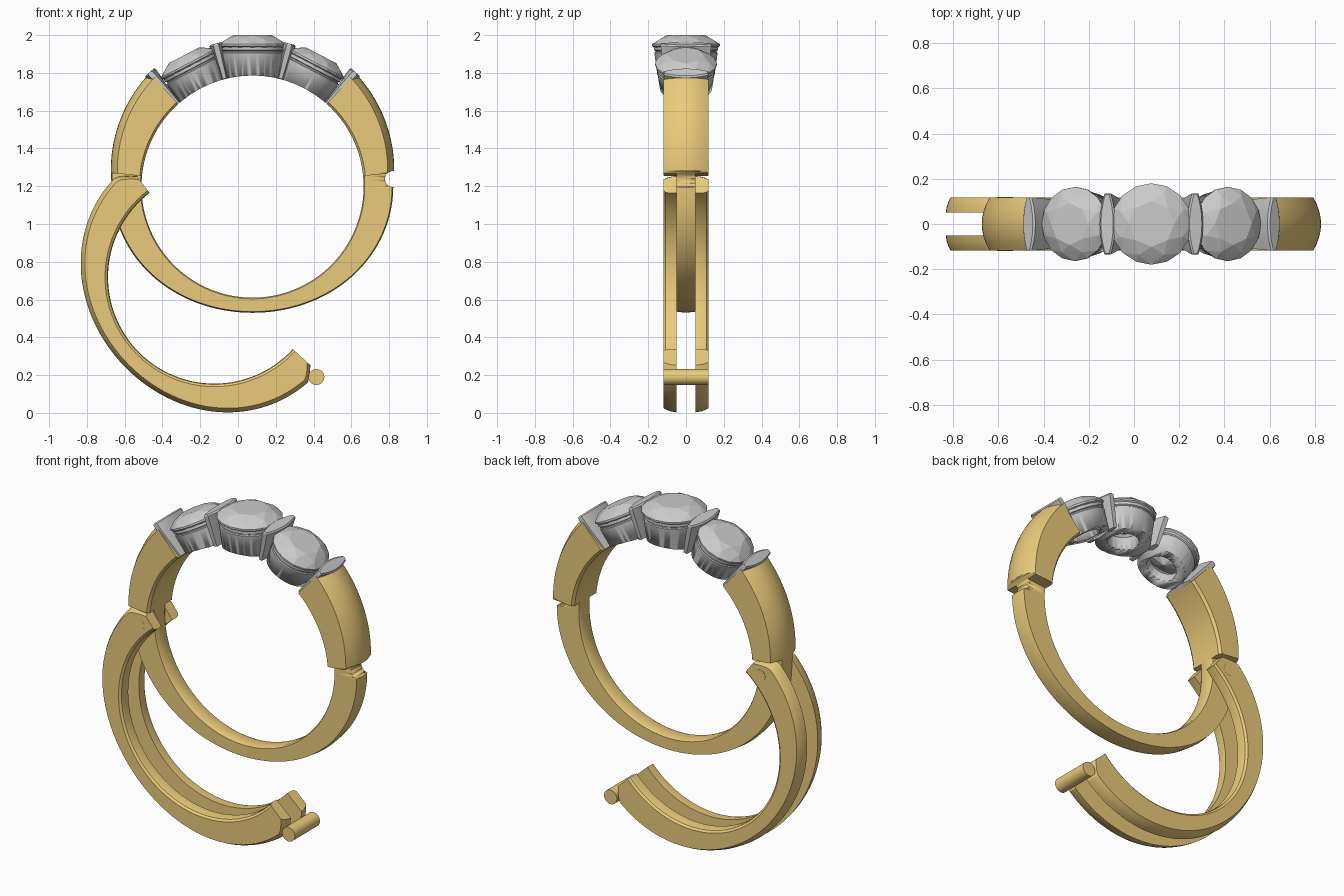
import bpy, bmesh, math
from mathutils import Matrix, Vector

if "Cube" in bpy.data.objects:
    bpy.data.objects.remove(bpy.data.objects["Cube"])

CX, CZ = 0.077, 1.198          # ring centre
gold = bpy.data.materials.new("gold")
gold.diffuse_color = (0.83, 0.6, 0.2, 1)
gold.use_nodes = True
gold.node_tree.nodes["Principled BSDF"].inputs["Base Color"].default_value = gold.diffuse_color


def finish(bm, name, mat=None, smooth=True):
    bmesh.ops.recalc_face_normals(bm, faces=bm.faces)
    me = bpy.data.meshes.new(name)
    bm.to_mesh(me)
    bm.free()
    ob = bpy.data.objects.new(name, me)
    bpy.context.collection.objects.link(ob)
    if mat:
        me.materials.append(mat)
    bpy.context.view_layer.objects.active = ob
    for o in bpy.context.selected_objects:
        o.select_set(False)
    ob.select_set(True)
    if smooth:
        bpy.ops.object.shade_smooth_by_angle(angle=math.radians(30))
    return ob


def loft(bm, rings, caps=True, closed=False):
    vs = [[bm.verts.new(p) for p in r] for r in rings]
    n = len(vs[0])
    for i in range(len(vs) if closed else len(vs) - 1):
        a, b = vs[i], vs[(i + 1) % len(vs)]
        for j in range(n):
            k = (j + 1) % n
            bm.faces.new((a[j], a[k], b[k], b[j]))
    if caps and not closed:
        bm.faces.new(vs[0])
        bm.faces.new(vs[-1])


def sweep(name, cx, cz, a0, a1, section, steps=64):
    """Sweep a (y, radius) section around the y axis."""
    bm = bmesh.new()
    rings = []
    for i in range(steps + 1):
        d = a0 + (a1 - a0) * i / steps
        t = math.radians(d)
        rings.append([(cx + r * math.cos(t), y, cz + r * math.sin(t)) for y, r in section(d)])
    loft(bm, rings)
    return finish(bm, name, gold)


def cylinder(name, x, z, r, half, mat=None):
    bm = bmesh.new()
    loft(bm, [[(x + r * math.cos(k * math.tau / 64), y, z + r * math.sin(k * math.tau / 64))
               for k in range(64)] for y in (-half, half)])
    return finish(bm, name, mat)


def cut(ob, cutter):
    cutter.hide_render = True
    m = ob.modifiers.new("cut", 'BOOLEAN')
    m.operation, m.object, m.solver = 'DIFFERENCE', cutter, 'EXACT'
    # keep the cut above any smoothing modifier, then apply it
    bpy.context.view_layer.objects.active = ob
    bpy.ops.object.modifier_move_to_index(modifier=m.name, index=0)
    bpy.ops.object.modifier_apply(modifier=m.name)


# --- main ring: wide shoulders and narrow lower shank
def ring_out(d):
    c = math.cos(math.radians(d))
    if math.sin(math.radians(d)) > 0:
        return 0.745 + 0.066 * math.sin(math.radians(d)) / math.sin(math.radians(48))
    return 0.668 + 0.077 * c * c


def shoulder_section(d):
    o, i, w = ring_out(d), 0.588, 0.118
    half = [(w * k / 4, o - 0.035 * (k / 4) ** 2) for k in range(-4, 5)]
    return half + [(w, i + 0.012), (w - 0.015, i), (-w + 0.015, i), (-w, i + 0.012)]


def shank_section(d):
    o, i, w = ring_out(d), 0.588, 0.05
    return [(-w, o - 0.006), (0, o), (w, o - 0.006), (w, i + 0.006),
            (w - 0.012, i), (-w + 0.012, i), (-w, i + 0.006)]


right_shoulder = sweep("right_shoulder", CX, CZ, 5.5, 48, shoulder_section, 32)
sweep("left_shoulder", CX, CZ, 132, 174.5, shoulder_section, 32)
shank = sweep("lower_shank", CX, CZ, 174.5, 365.5, shank_section, 96)

# catch notch for the clasp pin
notch = cylinder("notch_cutter", 0.82, 1.238, 0.042, 0.2)
cut(right_shoulder, notch)
cut(shank, notch)
bpy.data.objects.remove(notch)

# --- hinged arms, swung open
def arm_out(d):
    r = 0.67 + 0.075 * math.sin(math.radians(d - 222)) ** 2
    if d < 134.5:
        r -= 0.07 * (134.5 - d) / 7
    if d > 312:
        r -= 0.055 * (d - 312) / 5.5
    return r


for side, s in (("front", -1), ("back", 1)):
    def arm_section(d):
        o, i = arm_out(d), 0.563
        return [(s * y, r) for y, r in (
            (0.05, i), (0.09, i), (0.108, i + 0.004), (0.118, i + 0.016),
            (0.118, o - 0.022), (0.1, o - 0.012), (0.075, o - 0.004), (0.05, o))]
    sweep(side + "_hinged_arm", -0.125, 0.718, 127.5, 317.5, arm_section, 96)

cylinder("clasp_pin", 0.415, 0.19, 0.042, 0.118, gold)
cylinder("hinge_pin", -0.57, 1.175, 0.035, 0.119, gold)


# --- stone settings
def radial(deg, r):
    """Frame with local z pointing outward from the ring centre."""
    t = math.radians(deg)
    return (Matrix.Translation((CX + r * math.cos(t), 0, CZ + r * math.sin(t)))
            @ Matrix.Rotation(math.radians(90 - deg), 4, 'Y'))


def circle(n, r, z, off=0.0):
    return [Vector((r * math.cos((k + off) * math.tau / n),
                    r * math.sin((k + off) * math.tau / n), z)) for k in range(n)]


finger = cylinder("finger_cutter", CX, CZ, 0.588, 0.4)
for label, deg, R, rg in (("left", 117.5, 0.164, 0.732), ("centre", 90, 0.18, 0.75),
                          ("right", 62.5, 0.164, 0.732)):
    M = radial(deg, rg)
    # faceted gem
    h = 0.052
    bm = bmesh.new()
    pts = (circle(8, 0.56 * R, h) + circle(8, 0.82 * R, 0.6 * h, 0.5)
           + circle(16, R, 0.004) + circle(16, R, -0.006)
           + circle(8, 0.5 * R, -0.07) + [Vector((0, 0, -0.12))])
    for p in pts:
        bm.verts.new(p)
    bmesh.ops.convex_hull(bm, input=bm.verts)
    bm.transform(M)
    finish(bm, label + "_gem", smooth=False)
    # hollow cup
    bm = bmesh.new()
    depth = rg - 0.56
    prof = [(0.085, -depth), (0.82 * R, -depth), (0.93 * R, -0.042), (0.9 * R, -0.038),
            (0.9 * R, -0.032), (0.94 * R, -0.028), (0.94 * R, -0.004), (0.86 * R, -0.004),
            (0.8 * R, -0.035), (0.085, -0.09)]
    loft(bm, [circle(64, r, z) for r, z in prof], closed=True)
    bm.transform(M)
    cup = finish(bm, label + "_cup")
    cut(cup, finger)
bpy.data.objects.remove(finger)


# leaf-shaped bars, flaring outward, between and beside the stones
def leaf(w, mid, end, z):
    one = [(-w + 2 * w * k / 10, end + (mid - end) * (1 - (k / 5 - 1) ** 2)) for k in range(11)]
    return [(t, y, z) for y, t in one] + [(-t, y, z) for y, t in reversed(one)]


for label, deg, top, w in (("outer_left", 132, 0.815, 0.118), ("inner_left", 104.5, 0.782, 0.135),
                           ("inner_right", 75.5, 0.782, 0.135), ("outer_right", 48, 0.815, 0.118)):
    bm = bmesh.new()
    loft(bm, [leaf(w * 0.82, 0.016, 0.01, 0.59), leaf(w * 0.95, 0.025, 0.014, 0.72),
              leaf(w, 0.036, 0.014, top - 0.008), leaf(w * 0.97, 0.028, 0.008, top)])
    bm.transform(radial(deg, 0))
    finish(bm, label + "_bar")
